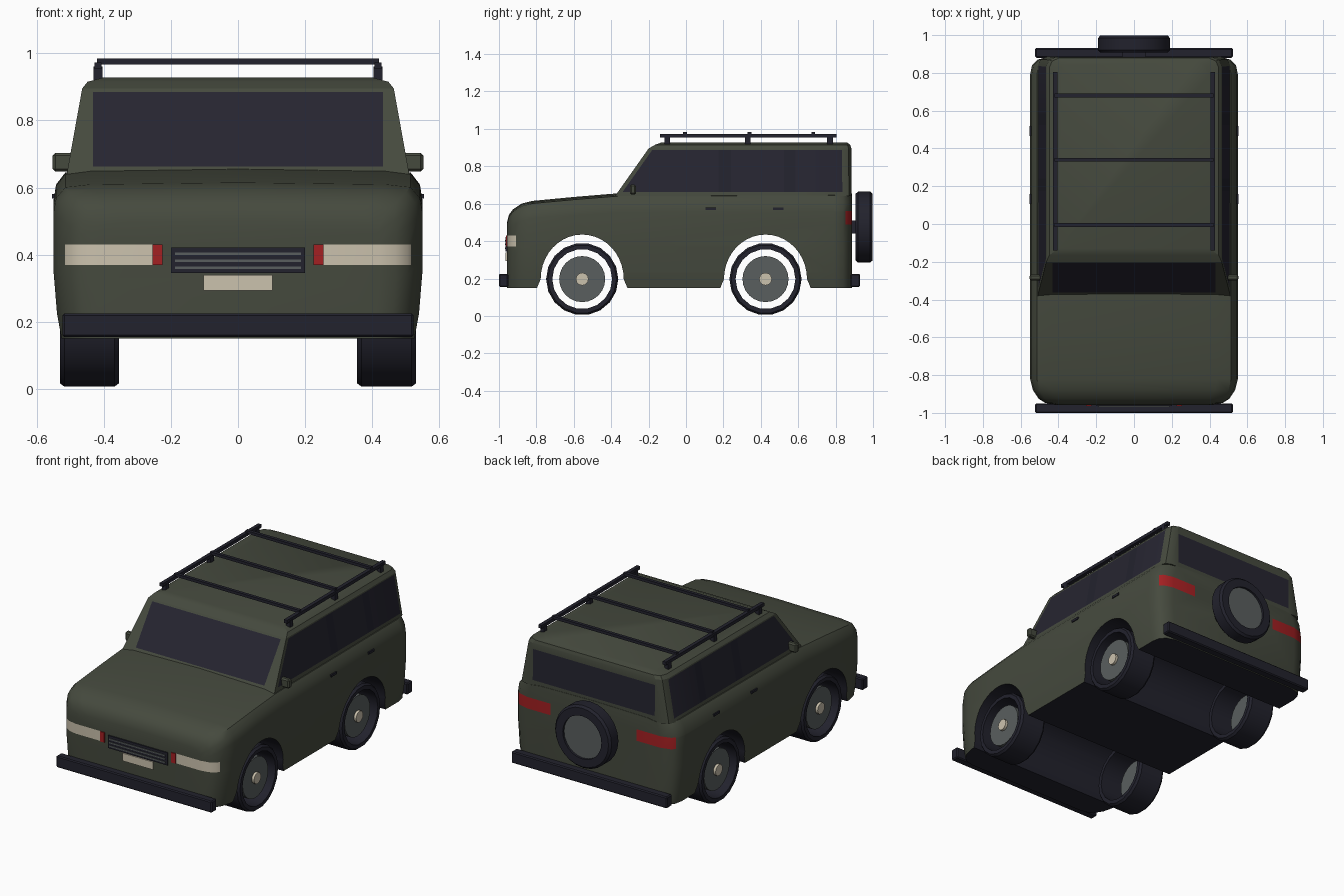
import bpy, bmesh, math
from mathutils import Vector, Matrix

cube = bpy.data.objects.get("Cube")
if cube:
    bpy.data.objects.remove(cube, do_unlink=True)


def material(name, r, g, b):
    m = bpy.data.materials.new(name)
    m.use_nodes = True
    m.diffuse_color = (r, g, b, 1)
    bsdf = next(n for n in m.node_tree.nodes if n.type == 'BSDF_PRINCIPLED')
    bsdf.inputs["Base Color"].default_value = (r, g, b, 1)
    return m


olive = material("olive paint", .060, .068, .048)
glass = material("dark glass", .019, .018, .030)
trim = material("black trim", .016, .016, .026)
cream = material("cream lamp", .60, .54, .42)
red = material("red lamp", .37, .014, .016)
steel = material("grey steel", .100, .112, .112)


def finish(bm, name, mats, smooth=None):
    bmesh.ops.recalc_face_normals(bm, faces=bm.faces)
    me = bpy.data.meshes.new(name)
    bm.to_mesh(me)
    bm.free()
    ob = bpy.data.objects.new(name, me)
    bpy.context.scene.collection.objects.link(ob)
    for m in mats:
        me.materials.append(m)
    if smooth:
        soften(ob, smooth)
    return ob


def soften(ob, degrees):
    bpy.ops.object.select_all(action='DESELECT')
    ob.select_set(True)
    bpy.context.view_layer.objects.active = ob
    bpy.ops.object.shade_smooth_by_angle(angle=math.radians(degrees))


def loft(rings, wrap=False):
    """Join rings of points; cap the ends, or join last to first."""
    bm = bmesh.new()
    rows = [[bm.verts.new(p) for p in ring] for ring in rings]
    pairs = list(zip(rows, rows[1:]))
    if wrap:
        pairs.append((rows[-1], rows[0]))
    else:
        bm.faces.new(rows[0])
        bm.faces.new(rows[-1])
    for a, b in pairs:
        for i in range(len(a)):
            j = (i + 1) % len(a)
            bm.faces.new((a[i], a[j], b[j], b[i]))
    return bm


def lathe(name, profile, mat, matrix, sides=18):
    """Turn a closed (radius, x) profile about the x axis."""
    turn = [math.tau * i / sides for i in range(sides)]
    bm = loft([[matrix @ Vector((x, r * math.cos(a), r * math.sin(a))) for a in turn]
               for r, x in profile], wrap=True)
    return finish(bm, name, [mat], 35)


def disc(name, radius, x0, x1, mat, matrix, sides=24):
    turn = [math.tau * i / sides for i in range(sides)]
    bm = loft([[matrix @ Vector((x, radius * math.cos(a), radius * math.sin(a))) for a in turn]
               for x in (x0, x1)])
    return finish(bm, name, [mat], 35)


def box(name, mat, xs, ys, zs, bevel=0):
    bm = bmesh.new()
    bmesh.ops.create_cube(bm, size=1)
    for v in bm.verts:
        v.co = [s[0] if c < 0 else s[1] for c, s in zip(v.co, (xs, ys, zs))]
    if bevel:
        bmesh.ops.bevel(bm, geom=bm.edges[:], offset=bevel, segments=1, affect='EDGES')
    return finish(bm, name, [mat])


def cut(bm, point, normal, where):
    faces = [f for f in bm.faces if where(f)]
    geom = set(faces)
    for f in faces:
        geom.update(f.edges)
        geom.update(f.verts)
    bmesh.ops.bisect_plane(bm, geom=list(geom), plane_co=point, plane_no=normal, dist=1e-5)


X, Y, Z = Vector((1, 0, 0)), Vector((0, 1, 0)), Vector((0, 0, 1))
AXLES, AXLE_Z = (-.555, .425), .197

# Lower body: cross-sections from nose to tail, as (y, half width, top)
section = [(.955, 0), (.98, .16), (1, .45), (1, .8), (.985, .9), (.935, .97), (.8, .988)]
stations = [(-.957, .42, .50), (-.947, .47, .54), (-.925, .505, .57), (-.88, .535, .60),
            (-.82, .55, .615), (-.6, .55, .636), (-.37, .55, .655), (.79, .55, .66),
            (.84, .54, .66), (.87, .51, .66), (.887, .45, .655)]
rings = []
for y, w, top in stations:
    half = [(x * w, y, .15 + t * (top - .15)) for x, t in section]
    rings.append(half + [(0, y, top)] + [(-x, y, z) for x, y, z in reversed(half)])
bm = loft(rings)
nose = lambda f: f.calc_center_median().y < -.85
tail = lambda f: f.calc_center_median().y > .8
for where, low, high, inner, end in ((nose, .37, .43, .25, -.91), (tail, .49, .56, .29, .852)):
    cut(bm, Z * low, Z, where)
    cut(bm, Z * high, Z, where)
    lamp = lambda f: where(f) and low < f.calc_center_median().z < high
    for s in (-1, 1):
        cut(bm, X * inner * s, X, lamp)
    cut(bm, Y * end, Y, lamp)
body = finish(bm, "lower_body", [olive, trim, cream, red])

# Wheel arches cut right through the body
for y in AXLES:
    arc = [(y + .222 * math.cos(math.pi * i / 20), AXLE_Z + .238 * math.sin(math.pi * i / 20))
           for i in range(21)]
    arc += [(y - .25, .13), (y + .25, .13)]
    cutter = finish(loft([[(x, a, b) for a, b in arc] for x in (-.7, .7)]), "arch_cutter", [])
    cutter.hide_render = True
    mod = body.modifiers.new("arch", 'BOOLEAN')
    mod.operation, mod.solver, mod.object = 'DIFFERENCE', 'EXACT', cutter
graph = bpy.context.evaluated_depsgraph_get()
mesh = bpy.data.meshes.new_from_object(body.evaluated_get(graph))
body.modifiers.clear()
body.data = mesh
for ob in [o for o in bpy.data.objects if o.name.startswith("arch_cutter")]:
    bpy.data.objects.remove(ob, do_unlink=True)
for p in mesh.polygons:
    c, n = p.center, p.normal
    arch = abs(n.x) < .3 and c.z < .45 and any(abs(c.y - y) < .26 for y in AXLES)
    p.material_index = 0
    if arch or (c.z < .16 and n.z < -.5):
        p.material_index = 1
    elif c.y < -.91 and .37 < c.z < .43 and abs(c.x) > .25:
        p.material_index = 2
    elif c.y > .852 and .49 < c.z < .56 and abs(c.x) > .29:
        p.material_index = 3
soften(body, 35)

# Cabin: stacked outlines as (z, half width, front, back, corner)
rings = []
for z, w, front, back, c in ((.64, .51, -.38, .886, .05), (.895, .464, -.2, .884, .05),
                             (.915, .448, -.165, .878, .05), (.928, .40, -.13, .86, .07)):
    half = [(w, front, z), (w, back - c, z), (w - .3 * c, back - .3 * c, z), (w - c, back, z)]
    rings.append(half + [(-x, y, z) for x, y, z in reversed(half)])
bm = loft(rings)
bmesh.ops.recalc_face_normals(bm, faces=bm.faces)
side = lambda f: abs(f.normal.x) > .95
screen = lambda f: f.normal.y < -.75
rear = lambda f: f.normal.y > .95
slope = Vector((0, -.817, .577))
pillar_point = Vector((0, -.355, .64))
PILLARS = ((.175, .24), (.525, .585))
for where, low, high in ((side, .663, .888), (screen, .663, .885), (rear, .672, .86)):
    cut(bm, Z * low, Z, where)
    cut(bm, Z * high, Z, where)
for s in (-1, 1):
    cut(bm, X * .432 * s, X, screen)
    cut(bm, X * .41 * s, X, rear)
cut(bm, pillar_point, slope, side)
for y in sum(PILLARS, ()):
    cut(bm, Y * y, Y, side)
for f in bm.faces:
    c = f.calc_center_median()
    if side(f) and .663 < c.z < .888 and (c - pillar_point).dot(slope) < 0:
        f.material_index = 2 if any(a < c.y < b for a, b in PILLARS) else 1
    elif screen(f) and .663 < c.z < .885 and abs(c.x) < .432:
        f.material_index = 1
    elif rear(f) and .672 < c.z < .86 and abs(c.x) < .41:
        f.material_index = 1
finish(bm, "cabin", [olive, glass, trim], 25)

# Nose details
box("grille", trim, (-.2, .2), (-.964, -.95), (.345, .422))
for z in (.361, .382, .403):
    box("grille_bar", steel, (-.188, .188), (-.968, -.96), (z - .004, z + .004))
box("number_plate", cream, (-.103, .103), (-.964, -.95), (.293, .34))
box("front_bumper", trim, (-.523, .523), (-1, -.95), (.155, .225), .006)
box("rear_bumper", trim, (-.523, .523), (.88, .931), (.155, .225), .006)

# Wheels, mirrors, handles and roof rails on both sides
tyre = [(.16, .355), (.183, .355), (.193, .368), (.193, .517), (.183, .53), (.16, .53)]
for s, label in ((1, "left"), (-1, "right")):
    span = lambda a, b: sorted((s * a, s * b))
    for y, end in zip(AXLES, ("front", "rear")):
        place = Matrix.Translation((0, y, AXLE_Z)) @ Matrix.Scale(s, 4, X)
        lathe(f"{label}_{end}_tyre", tyre, trim, place)
        disc(f"{label}_{end}_rim", .123, .47, .505, steel, place)
        disc(f"{label}_{end}_hub", .034, .5, .52, cream, place, 12)
    box(f"{label}_mirror", olive, span(.487, .552), (-.3, -.268), (.648, .703), .008)
    box(f"{label}_front_marker", red, span(.225, .254), (-.963, -.95), (.37, .43))
    for y in (.105, .465):
        box(f"{label}_door_handle", trim, span(.54, .554), (y, y + .055), (.567, .581))
    box(f"{label}_roof_rail", trim, span(.406, .428), (-.14, .805), (.953, .973))
    for y in (-.1, .33, .77):
        box(f"{label}_rail_foot", trim, span(.404, .43), (y - .015, y + .015), (.9, .96))
for y in (-.005, .34, .68):
    box("roof_crossbar", trim, (-.42, .42), (y - .01, y + .01), (.967, .984))

# Spare wheel on the tail
spare = Matrix.Translation((0, 0, .475)) @ Matrix.Rotation(math.pi / 2, 4, 'Z')
lathe("spare_tyre", [(.13, .907), (.178, .907), (.19, .92), (.19, .985), (.178, .998), (.13, .998)],
      trim, spare, 24)
disc("spare_rim", .132, .92, .985, steel, spare)
box("spare_bracket", trim, (-.06, .06), (.87, .93), (.44, .51))
